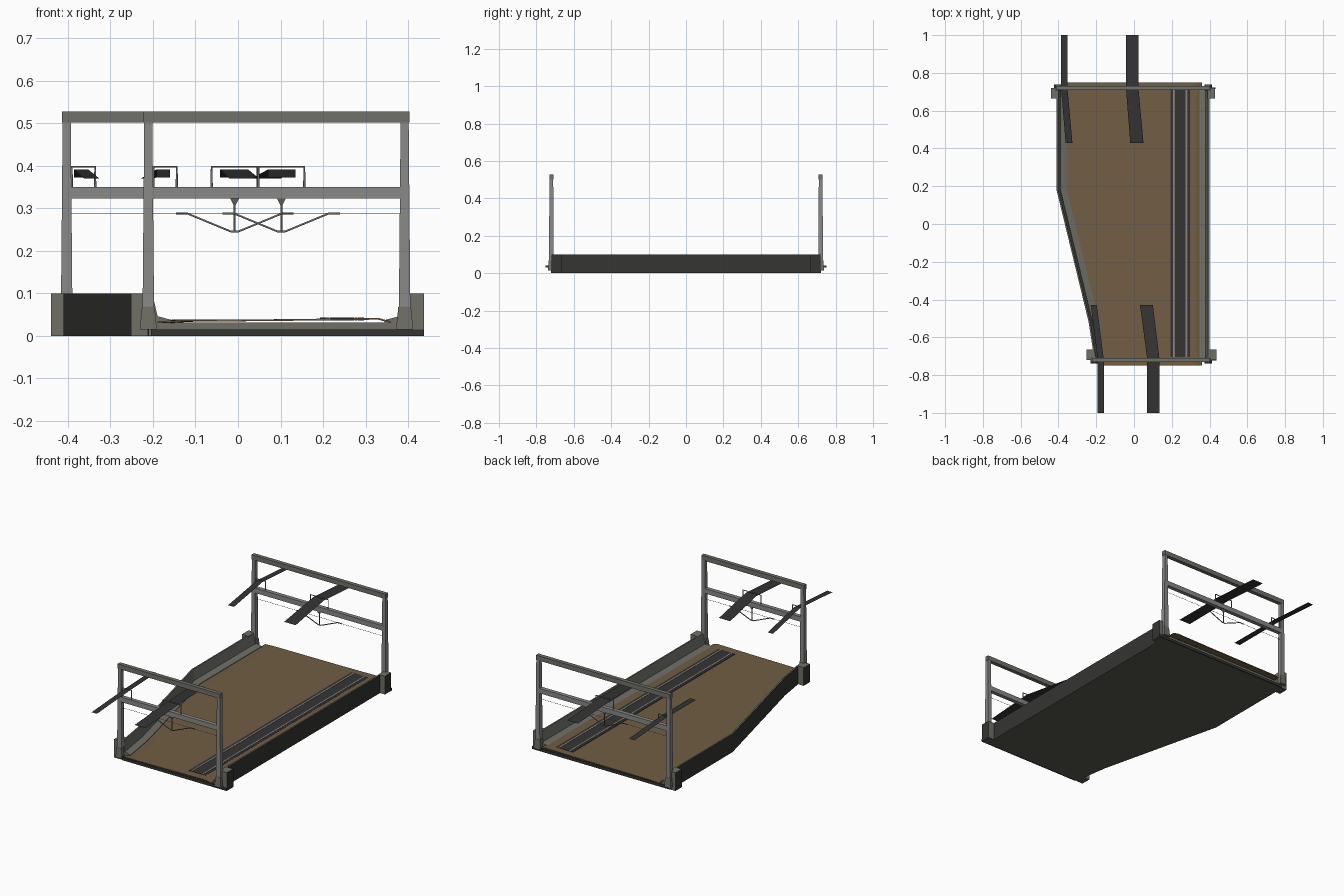
import bpy, bmesh, math
from mathutils import Vector

if "Cube" in bpy.data.objects:
    bpy.data.objects.remove(bpy.data.objects["Cube"])


def material(name, r, g, b):
    m = bpy.data.materials.new(name)
    m.diffuse_color = (r, g, b, 1)
    m.use_nodes = True
    m.node_tree.nodes["Principled BSDF"].inputs["Base Color"].default_value = m.diffuse_color
    return m


CONCRETE = material("concrete grey", 0.16, 0.16, 0.135)
DARK = material("dark stone", 0.035, 0.035, 0.032)
UNDER = material("underside grey", 0.1, 0.1, 0.083)
EARTH = material("brown earth", 0.165, 0.11, 0.058)
STEEL = material("steel grey", 0.25, 0.25, 0.245)
BEAM = material("weathered steel", 0.165, 0.165, 0.145)
BLACK = material("charcoal", 0.034, 0.034, 0.036)


def make(name, verts, faces, mats):
    me = bpy.data.meshes.new(name)
    me.from_pydata(verts, [], faces)
    for m in mats:
        me.materials.append(m)
    bm = bmesh.new()
    bm.from_mesh(me)
    bmesh.ops.recalc_face_normals(bm, faces=bm.faces)
    bm.to_mesh(me)
    bm.free()
    ob = bpy.data.objects.new(name, me)
    bpy.context.collection.objects.link(ob)
    return ob


BOX_FACES = [(0, 1, 2, 3), (4, 5, 6, 7), (0, 1, 5, 4), (1, 2, 6, 5), (2, 3, 7, 6), (3, 0, 4, 7)]


def frustum(name, x, y, z0, z1, low, high, *mats):
    """Upright box with half sizes low at the bottom and high at the top."""
    v = [(x + sx * h[0], y + sy * h[1], z) for z, h in ((z0, low), (z1, high))
         for sx, sy in ((-1, -1), (1, -1), (1, 1), (-1, 1))]
    return make(name, v, BOX_FACES, mats)


def box(name, x0, x1, y0, y1, z0, z1, *mats):
    h = ((x1 - x0) / 2, (y1 - y0) / 2)
    return frustum(name, (x0 + x1) / 2, (y0 + y1) / 2, z0, z1, h, h, *mats)


def rod(name, pts, r, mat):
    cu = bpy.data.curves.new(name, 'CURVE')
    cu.dimensions = '3D'
    cu.bevel_depth = r
    cu.bevel_resolution = 1
    cu.use_fill_caps = True
    sp = cu.splines.new('POLY')
    sp.points.add(len(pts) - 1)
    for p, co in zip(sp.points, pts):
        p.co = (*co, 1)
    cu.materials.append(mat)
    ob = bpy.data.objects.new(name, cu)
    bpy.context.collection.objects.link(ob)


def colour_outside(ob, s):
    """Dark outer side faces (facing -s in x) and a grey underside."""
    for p in ob.data.polygons:
        if p.normal.z < -0.9:
            p.material_index = 2
        elif p.normal.x * s < -0.5 and abs(p.normal.z) < 0.05:
            p.material_index = 1


# Retaining walls, narrow on top, with a low ledge on the inside
LEFT = [(-0.41, 0.715), (-0.41, 0.18), (-0.24, -0.52), (-0.21, -0.715)]
RIGHT = [(0.40, 0.715), (0.40, -0.715)]
SECTION = [(0, 0), (0, 0.1), (0.008, 0.1), (0.021, 0.046), (0.055, 0.037), (0.055, 0)]


def wall(name, path, s):
    n = len(SECTION)
    v = [(x + s * d, y, z) for x, y in path for d, z in SECTION]
    f = [(i * n + j, i * n + (j + 1) % n, (i + 1) * n + (j + 1) % n, (i + 1) * n + j)
         for i in range(len(path) - 1) for j in range(n)]
    f += [tuple(range(n)), tuple(range(len(v) - n, len(v)))]
    colour_outside(make(name, v, f, [CONCRETE, DARK, UNDER]), s)


wall("left_wall", LEFT, 1)
wall("right_wall", RIGHT, -1)


# Base slab in two layers under the ground
def slab(name, z0, z1, *mats):
    outline = [(x + 0.05, y) for x, y in LEFT] + [(0.35, -0.715), (0.35, 0.715)]
    n = len(outline)
    v = [(x, y, z) for z in (z0, z1) for x, y in outline]
    f = [tuple(range(n)), tuple(range(n, 2 * n))]
    f += [(i, (i + 1) % n, (i + 1) % n + n, i + n) for i in range(n)]
    return make(name, v, f, mats)


colour_outside(slab("base_slab", 0.0, 0.014, DARK, DARK, UNDER), 1)
slab("upper_slab", 0.014, 0.031, CONCRETE)

# Dark plinth along each end
box("front_plinth", -0.205, 0.437, -0.723, -0.714, 0, 0.015, DARK)
box("back_plinth", -0.405, 0.432, 0.714, 0.723, 0, 0.015, DARK)

# Crowned earth sheet, overhanging both ends
rows = [(-0.36, 0.75), (-0.36, 0.715), (-0.355, 0.18), (-0.185, -0.52), (-0.16, -0.715), (-0.19, -0.75)]
verts, faces = [], []
for xl, y in rows:
    verts += [(xl, y, 0.034), (xl + 0.05, y, 0.037), (0.1, y, 0.039), (0.33, y, 0.042), (0.36, y, 0.034)]
for i in range(len(rows) - 1):
    for j in range(4):
        k = i * 5 + j
        faces.append((k, k + 1, k + 6, k + 5))
ground = make("ground", verts, faces, [EARTH])
m = ground.modifiers.new("thickness", 'SOLIDIFY')
m.thickness = 0.004
m.offset = -1

# Track: three dark strips with a pale rail in each gap
for i, (a, b) in enumerate([(0.193, 0.207), (0.216, 0.273), (0.282, 0.296)]):
    box(f"track_strip_{i}", a, b, -0.705, 0.71, 0.036, 0.0425, BLACK)
for i, x in enumerate((0.2115, 0.2775)):
    box(f"rail_{i}", x - 0.004, x + 0.004, -0.705, 0.71, 0.036, 0.0435, STEEL)


# Wall end blocks, dark on the outer side
def end_block(name, x, s, side):
    y0, y1 = sorted((s * 0.665, s * 0.72))
    x0, x1 = sorted((x - side * 0.005, x + side * 0.035))
    colour_outside(box(name, x0, x1, y0, y1, 0, 0.1, CONCRETE, DARK, UNDER), -side)


end_block("back_left_block", -0.405, 1, -1)
end_block("back_right_block", 0.395, 1, 1)
end_block("front_left_block", -0.217, -1, -1)
end_block("front_right_block", 0.402, -1, 1)


def gantry(tag, s, xl, mast_x, strips):
    y, xr = s * 0.72, 0.392
    # Tapered masts on concrete feet
    for side, x in (("left", xl), ("right", xr)):
        frustum(f"{tag}_{side}_foot", x, y, 0.015, 0.068, (0.020, 0.018), (0.015, 0.014), CONCRETE)
        frustum(f"{tag}_{side}_mast", x, y, 0.066, 0.505, (0.0135, 0.0125), (0.0095, 0.010), STEEL)
    # Top and lower beams
    box(f"{tag}_top_beam", xl - 0.011, xr + 0.011, y - 0.011, y + 0.011, 0.502, 0.528, BEAM)
    box(f"{tag}_lower_beam", xl, xr, y - 0.011, y + 0.011, 0.323, 0.35, STEEL)
    # Hanger frames above the lower beam
    for part, a, b in (("wide_frame", mast_x - 0.054, mast_x + 0.054), ("side_frame", xl + 0.012, xl + 0.067)):
        rod(f"{tag}_{part}", [(a, y, 0.348), (a, y, 0.398), (b, y, 0.398), (b, y, 0.348)], 0.0028, STEEL)
    # Dropper, bent catenary arm and cross wire below the lower beam
    frustum(f"{tag}_dropper_cap", mast_x, y, 0.308, 0.324, (0.003, 0.003), (0.011, 0.008), BEAM)
    rod(f"{tag}_dropper", [(mast_x, y, 0.32), (mast_x, y, 0.245)], 0.0025, BEAM)
    arm = [(-0.138, 0.288), (-0.112, 0.288), (-0.008, 0.245), (0.008, 0.245), (0.112, 0.288), (0.138, 0.288)]
    rod(f"{tag}_arm", [(mast_x + x, y, z) for x, z in arm], 0.0025, BEAM)
    rod(f"{tag}_cross_wire", [(xl + 0.01, y, 0.288), (xr - 0.01, y, 0.288)], 0.0008, BEAM)
    # Bent overhead strips, sheets that are highest at the gantry
    for i, (o0, o1, n0, n1) in enumerate(strips):
        v = []
        for py, a, b, z in ((1.0, o0, o1, 0.372), (0.715, o0, o1, 0.391), (0.43, n0, n1, 0.37)):
            v += [(a, s * py, z), (b, s * py, z)]
        make(f"{tag}_overhead_strip_{i}", v, [(0, 1, 3, 2), (2, 3, 5, 4)], [BLACK])


gantry("front", -1, -0.211, 0.102, [(-0.192, -0.16, -0.229, -0.197), (0.07, 0.135, 0.032, 0.1)])
gantry("back", 1, -0.403, -0.008, [(-0.386, -0.352, -0.362, -0.326), (-0.042, 0.024, -0.02, 0.05)])
